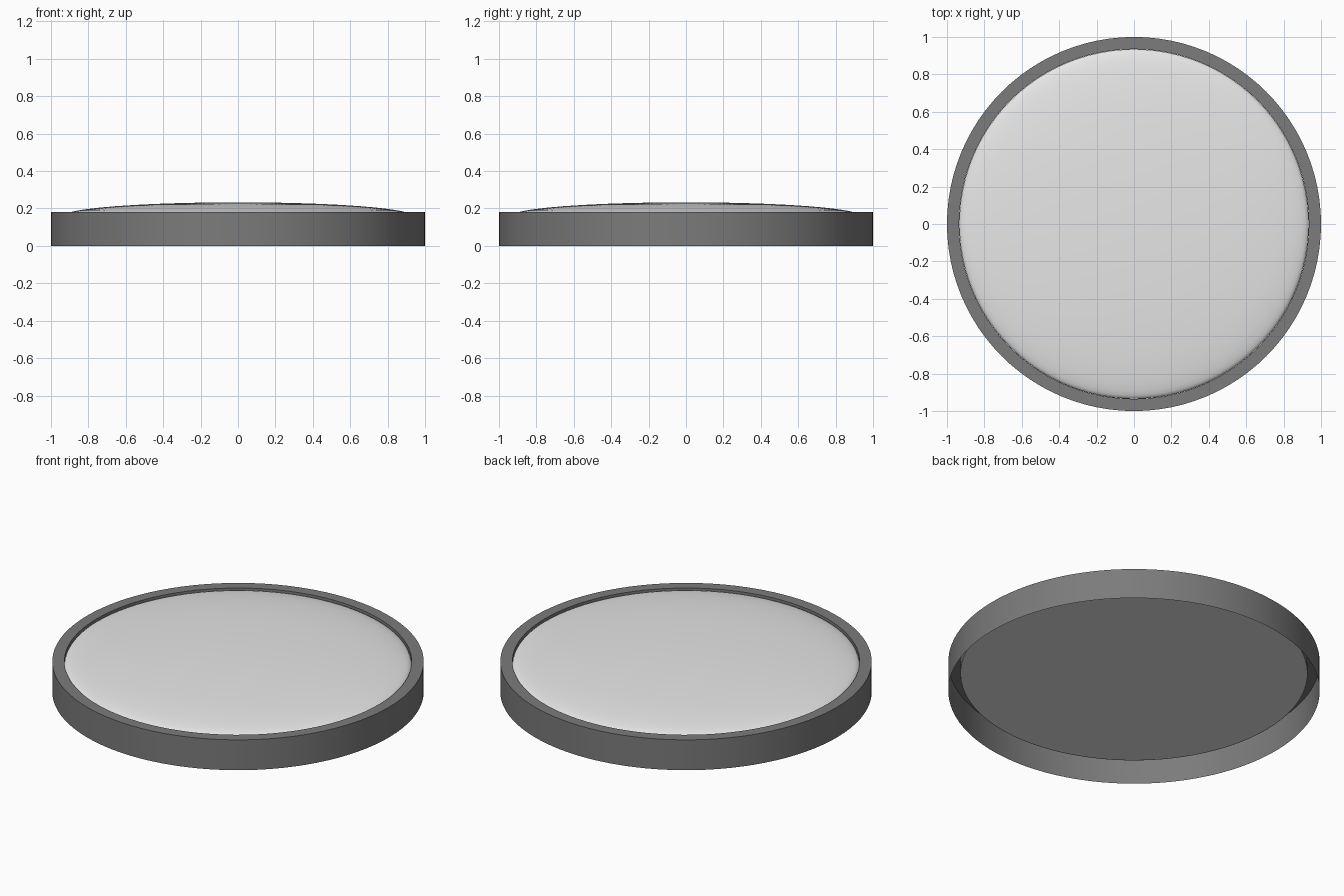
import bpy, math

if "Cube" in bpy.data.objects:
    bpy.data.objects.remove(bpy.data.objects["Cube"])

SEG = 96


def material(name, value):
    m = bpy.data.materials.new(name)
    m.diffuse_color = (value, value, value, 1)
    m.use_nodes = True
    m.node_tree.nodes["Principled BSDF"].inputs["Base Color"].default_value = m.diffuse_color
    return m


def revolve(name, profile, mat):
    """Spin an (r, z) profile around z; r = 0 makes a pole."""
    verts, rings, faces = [], [], []
    for r, z in profile:
        start = len(verts)
        if r < 1e-6:
            verts.append((0, 0, z))
            rings.append([start] * SEG)
        else:
            verts += [(r * math.cos(2 * math.pi * i / SEG),
                       r * math.sin(2 * math.pi * i / SEG), z) for i in range(SEG)]
            rings.append(list(range(start, start + SEG)))
    for a, b in zip(rings, rings[1:]):
        for i in range(SEG):
            j = (i + 1) % SEG
            f = [a[i], a[j], b[j], b[i]]
            faces.append(list(dict.fromkeys(f)))
    me = bpy.data.meshes.new(name)
    me.from_pydata(verts, [], faces)
    me.materials.append(mat)
    ob = bpy.data.objects.new(name, me)
    bpy.context.collection.objects.link(ob)
    bpy.ops.object.select_all(action='DESELECT')
    ob.select_set(True)
    bpy.context.view_layer.objects.active = ob
    bpy.ops.object.shade_smooth_by_angle(angle=math.radians(35))
    return ob


grey = material("dark grey", 0.2)
white = material("off white", 0.8)

# Housing: thin outer wall open below, flat rim and inner wall
revolve("housing", [(1, 0), (1, 0.18), (0.935, 0.18), (0.935, 0.107)], grey)

# Diffuser: flat underside, short side and shallow flattened dome
N = 16
dome = [(0, 0.107), (0.934, 0.107)]
for k in range(N + 1):
    a = math.pi / 2 * k / N
    dome.append((0.934 * math.cos(a) if k < N else 0, 0.16 + 0.073 * math.sin(a)))
revolve("diffuser", dome, white)
